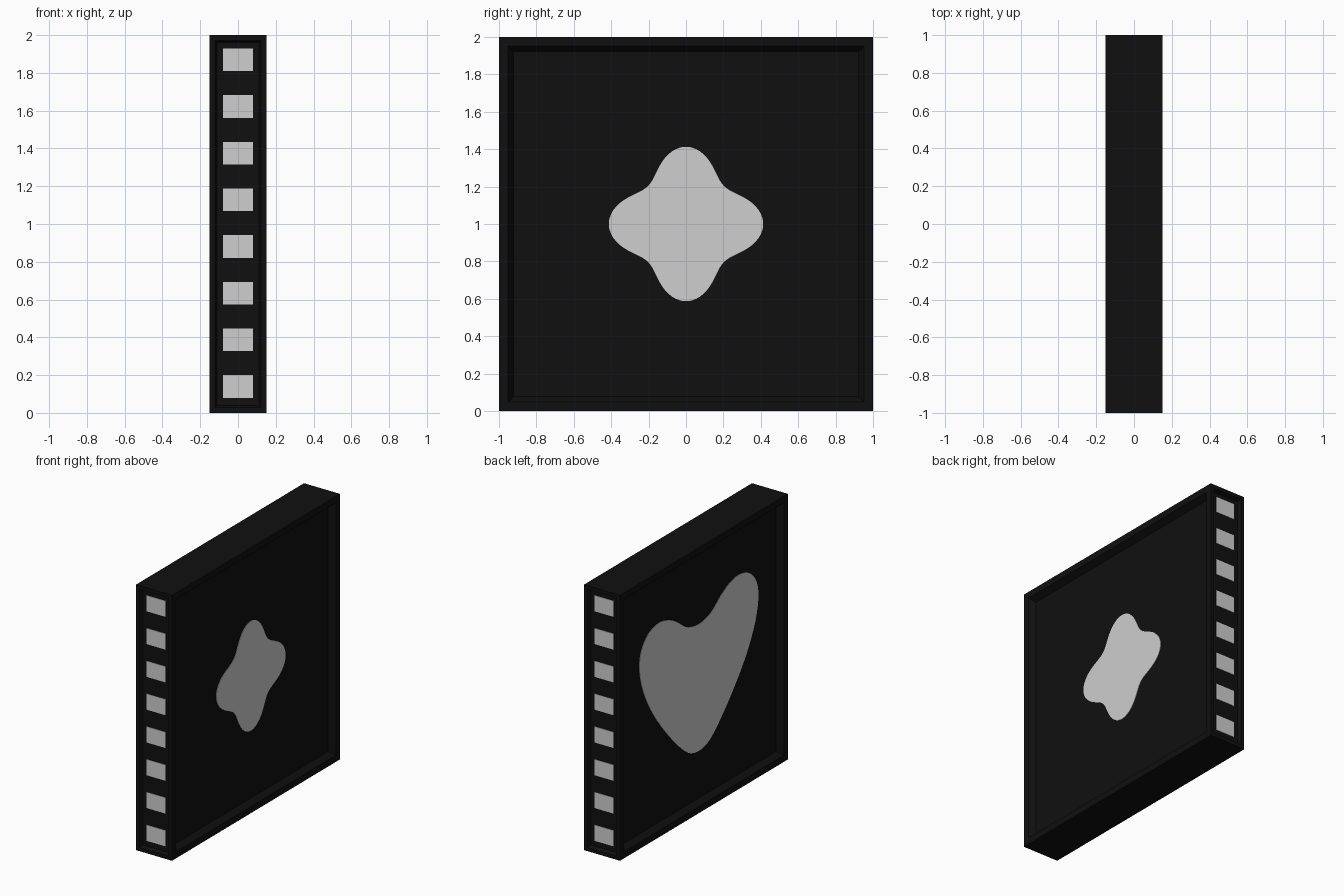
import bpy, bmesh, math
from mathutils import Vector

if "Cube" in bpy.data.objects:
    bpy.data.objects.remove(bpy.data.objects["Cube"])


def material(name, v):
    m = bpy.data.materials.new(name)
    m.diffuse_color = (v, v, v, 1)
    m.use_nodes = True
    m.node_tree.nodes["Principled BSDF"].inputs["Base Color"].default_value = m.diffuse_color
    return m


BLACK = material("black", 0.005)
GREY = material("light grey", 0.62)


def finish(bm, name, mat):
    bmesh.ops.recalc_face_normals(bm, faces=bm.faces)
    me = bpy.data.meshes.new(name)
    bm.to_mesh(me)
    bm.free()
    me.materials.append(mat)
    ob = bpy.data.objects.new(name, me)
    bpy.context.collection.objects.link(ob)
    return ob


# Slab body with sunken panels on the two wide faces and the two narrow ends
SIDE_DEPTH, END_DEPTH = 0.045, 0.027
bm = bmesh.new()
bmesh.ops.create_cube(bm, size=1)
for v in bm.verts:
    v.co = Vector((v.co.x * 0.3, v.co.y * 2, v.co.z * 2 + 1))
bm.normal_update()
wide = [f for f in bm.faces if abs(f.normal.x) > 0.9]
ends = [f for f in bm.faces if abs(f.normal.y) > 0.9]
for faces, border, slope, depth in ((wide, 0.07, 0.04, SIDE_DEPTH),
                                    (ends, 0.04, 0.015, END_DEPTH)):
    bmesh.ops.inset_individual(bm, faces=faces, thickness=border, depth=0)
    bmesh.ops.inset_individual(bm, faces=faces, thickness=slope, depth=-depth)
finish(bm, "slab_body", BLACK)


def plate(name, outline, place, normal, thick=0.003):
    """Thin flat plate from a 2D outline, laid on a panel."""
    bm = bmesh.new()
    face = bm.faces.new([bm.verts.new(place(a, b)) for a, b in outline])
    ext = bmesh.ops.extrude_face_region(bm, geom=[face])
    verts = [g for g in ext["geom"] if isinstance(g, bmesh.types.BMVert)]
    bmesh.ops.translate(bm, verts=verts, vec=Vector(normal) * thick)
    bmesh.ops.recalc_face_normals(bm, faces=bm.faces)
    bmesh.ops.triangulate(bm, faces=[f for f in bm.faces if len(f.verts) > 4])
    finish(bm, name, GREY)


def smooth_loop(pts, steps=6):
    """Closed Catmull-Rom curve through the points."""
    out, n = [], len(pts)
    for i in range(n):
        p0, p1, p2, p3 = (Vector(pts[(i + k) % n]) for k in (-1, 0, 1, 2))
        for s in range(steps):
            t = s / steps
            out.append(0.5 * (2 * p1 + (p2 - p0) * t
                              + (2 * p0 - 5 * p1 + 4 * p2 - p3) * t * t
                              + (3 * p1 - p0 - 3 * p2 + p3) * t ** 3))
    return out


# Rounded diamond on the right side
diamond = []
for i in range(96):
    a = math.tau * i / 96
    r = 0.35 + 0.063 * math.cos(4 * a)
    diamond.append((r * math.cos(a), 1 + r * math.sin(a)))
px = 0.15 - SIDE_DEPTH
plate("diamond_plate", diamond, lambda a, b: (px, a, b), (1, 0, 0))

# Heart on the left side, mirrored from its half outline
half = [(0.13, 0.47), (0.28, 0.60), (0.45, 0.79), (0.58, 0.97), (0.67, 1.15),
        (0.708, 1.32), (0.685, 1.45), (0.60, 1.545), (0.48, 1.58),
        (0.37, 1.56), (0.27, 1.51), (0.16, 1.43), (0.08, 1.40)]
heart = smooth_loop([(0, 0.435)] + half + [(0, 1.39)]
                    + [(-a, b) for a, b in reversed(half)])
plate("heart_plate", heart, lambda a, b: (-px, a, b), (-1, 0, 0))

# Column of eight squares on each narrow end
for side, label in ((-1, "front"), (1, "back")):
    py = side * (1 - END_DEPTH)
    for i in range(8):
        z = 0.14 + i * 0.247
        square = [(-0.08, z - 0.06), (0.08, z - 0.06),
                  (0.08, z + 0.06), (-0.08, z + 0.06)]
        plate(f"{label}_square_{i + 1}", square,
              lambda a, b: (a, py, b), (0, side, 0))
